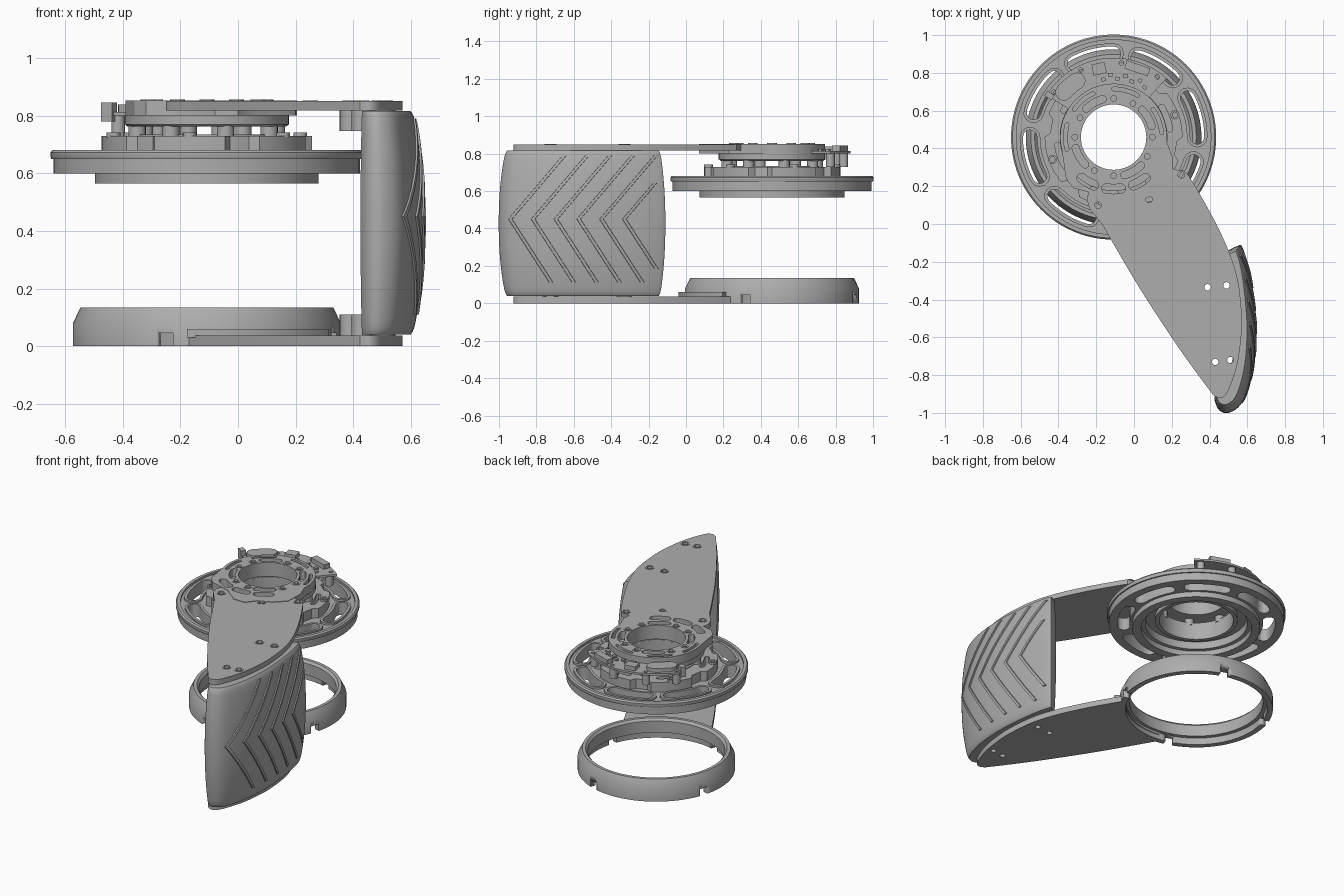
import bpy, bmesh, math
from mathutils import Vector

cube = bpy.data.objects.get("Cube")
if cube:
    bpy.data.objects.remove(cube)

grey = bpy.data.materials.new("plain_grey")
grey.use_nodes = True
grey.diffuse_color = (0.42, 0.42, 0.42, 1)
grey.node_tree.nodes["Principled BSDF"].inputs["Base Color"].default_value = grey.diffuse_color
CX, CY = -0.108, 0.46


def polar(r, deg):
    a = math.radians(deg)
    return (CX + r * math.cos(a), CY + r * math.sin(a))


def arc(r, a0, a1, n=24):
    return [polar(r, a0 + (a1 - a0) * i / n) for i in range(n + 1)]


def circle(x, y, r, n=16):
    return [(x + r * math.cos(math.tau * i / n), y + r * math.sin(math.tau * i / n)) for i in range(n)]


def ring(r, n=96):
    return circle(CX, CY, r, n)


def slot(r0, r1, a0, a1):
    """Curved slot with round ends."""
    rm, h = (r0 + r1) / 2, (r1 - r0) / 2
    pts = arc(r1, a0, a1, 12)
    for end, start in ((a1, a1), (a0, a0 + 180)):
        x, y = polar(rm, end)
        for k in range(1, 6):
            t = math.radians(start + 30 * k)
            pts.append((x + h * math.cos(t), y + h * math.sin(t)))
        if end == a1:
            pts += arc(r0, a1, a0, 12)
    return pts


def smooth(pts, n=5):
    """Rounded path through the points."""
    p = [Vector(q) for q in [pts[0]] + pts + [pts[-1]]]
    out = []
    for a, b, c, d in zip(p, p[1:], p[2:], p[3:]):
        for i in range(n):
            t = i / n
            out.append(tuple(0.5 * (2 * b + (c - a) * t + (2 * a - 5 * b + 4 * c - d) * t ** 2
                                    + (3 * b - a - 3 * c + d) * t ** 3)))
    return out + [tuple(p[-1])]


def finish(name, bm):
    bmesh.ops.remove_doubles(bm, verts=bm.verts, dist=0.0002)
    bmesh.ops.recalc_face_normals(bm, faces=bm.faces)
    me = bpy.data.meshes.new(name)
    bm.to_mesh(me)
    bm.free()
    me.materials.append(grey)
    ob = bpy.data.objects.new(name, me)
    bpy.context.collection.objects.link(ob)
    bpy.ops.object.select_all(action='DESELECT')
    bpy.context.view_layer.objects.active = ob
    ob.select_set(True)
    bpy.ops.object.shade_smooth_by_angle(angle=math.radians(30))
    return ob


def plate(name, z0, z1, *loops):
    """Flat plate from closed outlines; inner outlines become holes."""
    cu = bpy.data.curves.new(name, 'CURVE')
    cu.dimensions, cu.fill_mode, cu.extrude = '2D', 'BOTH', (z1 - z0) / 2
    for pts in loops:
        sp = cu.splines.new('POLY')
        sp.points.add(len(pts) - 1)
        for q, (x, y) in zip(sp.points, pts):
            q.co = (x, y, 0, 1)
        sp.use_cyclic_u = True
    tmp = bpy.data.objects.new(name + "_outline", cu)
    bpy.context.collection.objects.link(tmp)
    bpy.context.view_layer.update()
    me = bpy.data.meshes.new_from_object(tmp.evaluated_get(bpy.context.evaluated_depsgraph_get()))
    bpy.data.objects.remove(tmp)
    bm = bmesh.new()
    bm.from_mesh(me)
    bpy.data.meshes.remove(me)
    bmesh.ops.translate(bm, verts=bm.verts, vec=(0, 0, (z0 + z1) / 2))
    return finish(name, bm)


def lathe(name, profile, n=96):
    bm = bmesh.new()
    rows = [[bm.verts.new((*polar(r, 360 * i / n), z)) for r, z in profile] for i in range(n)]
    m = len(profile)
    for i in range(n):
        a, b = rows[i], rows[(i + 1) % n]
        for j in range(m):
            bm.faces.new((a[j], b[j], b[(j + 1) % m], a[(j + 1) % m]))
    return finish(name, bm)


def box(name, r, deg, size, z0, z1):
    bm = bmesh.new()
    bmesh.ops.create_cube(bm, size=1)
    bmesh.ops.scale(bm, verts=bm.verts, vec=(size[0], size[1], z1 - z0))
    ob = finish(name, bm)
    ob.location = (*polar(r, deg), (z0 + z1) / 2)
    ob.rotation_euler.z = math.radians(deg)
    return ob


# Base ring with four notches
base = lathe("base_ring", [(.43, 0), (.465, 0), (.465, .08), (.438, .135), (.418, .135),
                           (.405, .12), (.405, .045), (.43, .045)])
for k in range(4):
    cutter = box("notch_cutter", .45, 72 + 90 * k, (.15, .055), -.02, .045)
    cutter.hide_render = True
    cutter.hide_set(True)
    mod = base.modifiers.new("notch", 'BOOLEAN')
    mod.object, mod.operation = cutter, 'DIFFERENCE'

# Arms: shared outline, each ending in an arc around the hub
edge = smooth([(.28, .27), (.33, .19), (.42, .03), (.5, -.14), (.55, -.3), (.57, -.48), (.567, -.6),
               (.545, -.75), (.50, -.88), (.465, -.92), (.43, -.912), (.4, -.88), (.24, -.66),
               (.03, -.34), (-.17, 0)])
grip_screws = [(.39, -.335), (.49, -.325), (.43, -.73), (.51, -.72)]
arm_screws = [(.25, .26), (.08, .13), (-.19, .1)]
grip_holes = [circle(x, y, .017) for x, y in grip_screws]
arm_holes = [circle(x, y, .017) for x, y in arm_screws]
plate("base_arm", 0, .037, edge + arc(.435, 262, 331), *grip_holes)
plate("base_arm_step", .03, .06, arc(.5, 262, 328) + arc(.425, 328, 262))
plate("top_arm", .817, .85, edge + [(-.235, .08), (-.25, .13)] + arc(.30, 245, 330), *grip_holes, *arm_holes)
for x, y in grip_screws + arm_screws:
    plate("screw_collar", .848, .853, circle(x, y, .027), circle(x, y, .02))
for x, y in grip_screws:
    for z0, z1 in ((.037, .11), (.747, .817)):
        plate("grip_boss", z0, z1, circle(x, y, .037, 24), circle(x, y, .017))

# Grip: barrel-shaped crescent shell
outer = smooth([(.425, -.93), (.45, -.985), (.5, -1), (.565, -.955), (.615, -.83), (.64, -.68),
                (.643, -.5), (.613, -.26), (.575, -.125), (.55, -.115), (.5, -.14)])
inner = smooth([(.515, -.2), (.535, -.35), (.545, -.5), (.525, -.7), (.48, -.83)])
ZM, ZH = .428, .388


def section(z):
    s = min(1, abs(z - ZM) / ZH)
    b = 1 - .8 * s ** 2.2 - .2 * s ** 30
    return [(x + (1 - b) * (.45 - x) * .24, y - (1 - b) * (y + .5) * .09) for x, y in outer]


bm = bmesh.new()
levels = [ZM + ZH * math.sin(math.radians(d)) for d in range(-90, 91, 5)]
rows = [[bm.verts.new((x, y, z)) for x, y in section(z) + inner] for z in levels]
for a, b in zip(rows, rows[1:]):
    for j in range(len(a)):
        k = (j + 1) % len(a)
        bm.faces.new((a[j], a[k], b[k], b[j]))
bm.faces.new(rows[0])
bm.faces.new(rows[-1])
finish("grip", bm)


def skin_x(y, z):
    pts = section(z)
    for (xa, ya), (xb, yb) in zip(pts[10:], pts[11:]):
        if ya <= y <= yb:
            return xa + (xb - xa) * (y - ya) / (yb - ya)
    return None


# Chevron ribs following the grip skin
bm = bmesh.new()
for k in range(6):
    for reach, side in ((.29, 1), (.22, -1)):
        prev = None
        for i in range(15):
            t = i / 14
            y, z = -.94 + .122 * k + reach * t, .45 + side * .34 * t
            xs = [skin_x(y - .011, z), skin_x(y + .011, z)]
            if None in xs or y > -.15:
                break
            cur = [bm.verts.new(q) for q in ((xs[0] - .01, y - .013, z), (xs[0] + .007, y - .009, z),
                                             (xs[1] + .007, y + .009, z), (xs[1] - .01, y + .013, z))]
            if prev:
                for j in range(4):
                    bm.faces.new((prev[j], prev[(j + 1) % 4], cur[(j + 1) % 4], cur[j]))
            prev = cur
        bm.faces.new(prev)
finish("grip_ribs", bm)

# Wheel with eight slots, raised slot lips and an outer flange
centres = [14 + 45 * k for k in range(8)]
slots = [slot(.405, .48, c - 14, c + 14) for c in centres]
plate("wheel", .60, .668, ring(.532), ring(.31), *slots)
lathe("wheel_flange", [(.515, .65), (.54, .65), (.543, .658), (.543, .672), (.535, .681), (.515, .681)])
for c, hole in zip(centres, slots):
    plate("slot_lip", .66, .681, slot(.388, .497, c - 14, c + 14), hole)
lathe("wheel_lower_ring", [(.335, .565), (.388, .565), (.388, .605), (.335, .605)])

# Motor body: scalloped plate, posts, upper disc
lobes = []
for k in range(6):
    lobes += arc(.365, 60 * k, 60 * k + 40, 8) + arc(.335, 60 * k + 44, 60 * k + 56, 4)
bolts = [circle(*polar(.345, 60 * k + 20), .014) for k in range(6)]
plate("motor_plate", .665, .73, lobes, ring(.235), *bolts,
      *[slot(.285, .315, 60 * k + 8, 60 * k + 32) for k in range(6)])
for k in range(6):
    x, y = polar(.345, 60 * k + 20)
    plate("motor_bolt", .725, .742, circle(x, y, .024), circle(x, y, .014))
lathe("motor_inner_ring", [(.225, .62), (.25, .62), (.25, .735), (.225, .735)])
lathe("motor_web", [(.24, .65), (.32, .65), (.32, .668), (.24, .668)])
for k in range(8):
    plate("post", .72, .77, circle(*polar(.25, 45 * k + 15), .03))
lathe("upper_disc", [(.173, .762), (.275, .762), (.285, .77), (.285, .80), (.173, .80)])

# Hub plate with pockets and screws
hub = arc(.283, -5, 195, 48) + [(-.36, .24), (-.32, .19), (-.23, .165), (-.18, .15), (-.08, .07),
                                (0, .07), (.05, .13), (.13, .165), (.2, .23), (.205, .35)]
hub_screws = [polar(.205, 90 * k + d) for k in range(4) for d in (60, 90)]
pockets = [slot(.19, .228, 90 * k + 16, 90 * k + 44) for k in range(4)]
pockets += [slot(.25, .30, a, a + 16) for a in (232, 262, 292)]
pockets += [slot(.245, .265, a, a + 30) for a in (5, 60, 115, 165)]
plate("hub_plate", .80, .853, hub, ring(.173), *pockets, *[circle(x, y, .015) for x, y in hub_screws])
for x, y in hub_screws:
    plate("hub_screw", .85, .856, circle(x, y, .026), circle(x, y, .015))

# Circuit board with supports and components
plate("circuit_board", .80, .813, arc(.42, 48, 148) + arc(.275, 148, 48),
      *[circle(*polar(.395, a), .012) for a in (54, 84, 116, 143)])
for a in (54, 84, 116, 143):
    plate("board_post", .73, .80, circle(*polar(.385, a), .024), circle(*polar(.385, a), .012))
plate("board_cover", .812, .838, slot(.31, .40, 123, 138))
box("board_connector", .385, 71, (.045, .13), .812, .843)
box("board_socket", .37, 102, (.06, .07), .812, .84)
box("board_side_socket", .405, 147, (.045, .03), .78, .845)
for k in range(7):
    box("board_chip", .31 + .02 * (k % 2), 58 + 7 * k, (.02, .022), .812, .825)
